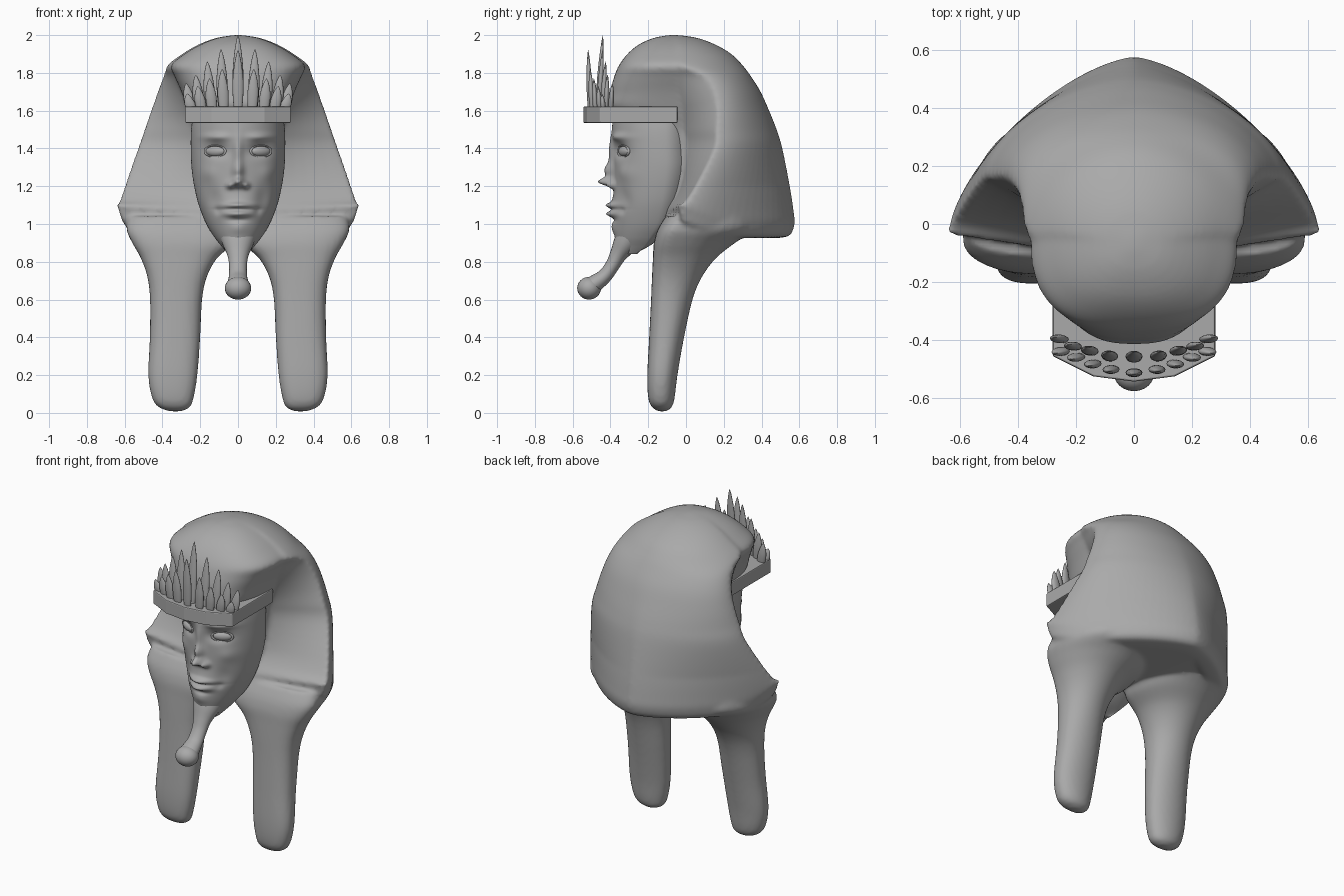
import bpy, bmesh, math
from math import sin, cos, pi, exp, radians
from mathutils import Matrix

if "Cube" in bpy.data.objects:
    bpy.data.objects.remove(bpy.data.objects["Cube"], do_unlink=True)

stone = bpy.data.materials.new("stone_grey")
stone.use_nodes = True
GREY = (0.4, 0.4, 0.4, 1)
stone.diffuse_color = GREY
bsdf = stone.node_tree.nodes["Principled BSDF"]
bsdf.inputs["Base Color"].default_value = GREY
bsdf.inputs["Roughness"].default_value = 0.6


def clamp(v):
    return max(0.0, min(1.0, v))


def spline(rows, k):
    """Catmull-Rom samples through rows of numbers, k steps per gap."""
    out = []
    for i in range(len(rows) - 1):
        a, b, c, d = (rows[max(i - 1, 0)], rows[i], rows[i + 1],
                      rows[min(i + 2, len(rows) - 1)])
        for j in range(k):
            t = j / k
            out.append([0.5 * (2 * q + (r - p) * t + (2 * p - 5 * q + 4 * r - s) * t * t
                               + (3 * q - p - 3 * r + s) * t ** 3)
                        for p, q, r, s in zip(a, b, c, d)])
    return out + [list(rows[-1])]


def loft(bm, rings):
    """Skin closed rings of points and cap both ends."""
    loops = [[bm.verts.new(p) for p in ring] for ring in rings]
    n = len(loops[0])
    for lo, hi in zip(loops, loops[1:]):
        for i in range(n):
            bm.faces.new((lo[i], lo[(i + 1) % n], hi[(i + 1) % n], hi[i]))
    bm.faces.new(loops[0])
    bm.faces.new(loops[-1])


def finish(name, bm, smooth=True):
    bmesh.ops.recalc_face_normals(bm, faces=bm.faces)
    mesh = bpy.data.meshes.new(name)
    bm.to_mesh(mesh)
    bm.free()
    for f in mesh.polygons:
        f.use_smooth = smooth
    mesh.materials.append(stone)
    obj = bpy.data.objects.new(name, mesh)
    bpy.context.collection.objects.link(obj)
    return obj


def power(v, e):
    return math.copysign(abs(v) ** e, v) if abs(v) > 1e-9 else 0.0


# Headdress: z, front y, crease x y, flared edge x y, back y
HOOD = [
    (0.925, -.10, .10, -.05, .50, .00, .48),
    (0.94, -.13, .14, -.10, .60, -.02, .55),
    (1.00, -.13, .16, -.10, .63, -.03, .575),
    (1.07, -.13, .17, -.10, .64, -.03, .57),
    (1.20, -.10, .20, -.03, .60, .05, .55),
    (1.40, -.10, .22, .00, .53, .15, .51),
    (1.50, -.20, .23, -.01, .495, .16, .48),
    (1.60, -.40, .265, -.02, .46, .165, .44),
    (1.70, -.40, .30, -.04, .425, .15, .395),
    (1.78, -.38, .335, -.05, .395, .10, .345),
    (1.84, -.355, .355, -.06, .373, -.02, .30),
    (1.90, -.31, .285, -.05, .295, -.03, .24),
    (1.95, -.25, .20, -.05, .21, -.04, .155),
    (1.985, -.17, .11, -.06, .115, -.05, .06),
    (2.00, -.09, .02, -.07, .02, -.05, -.04),
]


def hood_ring(z, yf, xc, yc, xe, ye, yb):
    p = 1.5 + 0.5 * clamp((z - 1.2) / 0.7)
    half = []
    for i in range(16):
        t = i / 16 * pi / 2
        half.append((xc * power(sin(t), 0.77), yc - (yc - yf) * power(cos(t), 0.77)))
    for i in range(6):
        s = i / 6
        half.append((xc + (xe - xc) * s, yc + (ye - yc) * s))
    for i in range(21):
        t = i / 20 * pi / 2
        half.append((xe * power(cos(t), 2 / p), ye + (yb - ye) * power(sin(t), 2 / p)))
    ring = half + [(-x, y) for x, y in half[-2:0:-1]]
    low = 0.07 * clamp((1.12 - z) / 0.1)
    return [(x, y, z + low * abs(x) / xe * clamp((.22 - y) / .25) ** 1.5) for x, y in ring]


# Lappets: z, inner x, outer x, front y, back y
LAPPET = [
    (0.008, .30, .36, -.145, -.105),
    (0.03, .255, .42, -.18, -.075),
    (0.08, .235, .455, -.20, -.06),
    (0.20, .215, .475, -.205, -.045),
    (0.40, .20, .467, -.195, -.01),
    (0.60, .19, .466, -.185, .035),
    (0.72, .165, .48, -.18, .085),
    (0.82, .11, .515, -.175, .16),
    (0.90, .02, .56, -.17, .26),
    (0.97, .00, .59, -.15, .36),
    (1.04, .00, .58, -.11, .36),
]


def lappet_ring(z, x0, x1, yf, yb, side):
    yc = min((yf + yb) / 2, yf + 0.1)
    ring = []
    for i in range(40):
        t = 2 * pi * i / 40
        front = sin(t) < 0
        e = 0.75 if front else 1.0
        x = (x0 + x1) / 2 + (x1 - x0) / 2 * power(cos(t), e)
        y = yc + (yc - yf if front else yb - yc) * power(sin(t), e)
        ring.append((side * x, y, z))
    return ring


bm = bmesh.new()
loft(bm, [hood_ring(*r) for r in spline(HOOD, 5)])
for side in (1, -1):
    loft(bm, [lappet_ring(*r, side) for r in spline(LAPPET, 5)])
headdress = finish("headdress", bm)
remesh = headdress.modifiers.new("merge", 'REMESH')
remesh.mode = 'VOXEL'
remesh.voxel_size = 0.013
remesh.use_smooth_shade = True
soften = headdress.modifiers.new("soften", 'SMOOTH')
soften.factor = 0.5
soften.iterations = 5

# Face: z, half width, front y, back y
HEAD = [
    (0.84, .05, -.36, -.28), (0.88, .085, -.365, -.20), (0.93, .125, -.375, -.13),
    (1.00, .168, -.382, -.05), (1.10, .208, -.385, .00), (1.20, .232, -.382, .03),
    (1.30, .246, -.382, .05), (1.40, .25, -.385, .05), (1.50, .248, -.39, .05),
    (1.60, .235, -.385, .05),
]
# Relief: x, z, spread x, spread z, height
RELIEF = [
    (0, 1.38, .022, .08, .025), (0, 1.28, .026, .045, .045), (0, 1.222, .028, .024, .075),
    (.042, 1.205, .016, .018, .04), (.12, 1.46, .065, .02, .018),
    (.11, 1.39, .055, .035, -.03), (.16, 1.27, .045, .045, .012),
    (.13, 1.13, .035, .06, -.014), (0, 1.08, .08, .05, .018),
    (0, 1.10, .065, .013, .026), (0, 1.052, .06, .013, .026),
    (0, 1.077, .09, .006, -.012), (.105, 1.07, .018, .02, -.012),
    (0, 1.02, .05, .012, -.010), (0, .98, .05, .035, .012),
]


def relief(x, z):
    total = 0
    for bx, bz, sx, sz, h in RELIEF:
        for c in ({bx, -bx}):
            total += h * exp(-((x - c) / sx) ** 2 - ((z - bz) / sz) ** 2)
    return total


def head_ring(z, w, yf, yb):
    yc = min(yf + 0.28, (yf + yb) / 2 + 0.06)
    ring = []
    for i in range(112):
        t = 2 * pi * i / 112
        x, s = w * cos(t), sin(t)
        y = yc + s * (yc - yf if s < 0 else yb - yc)
        if s < 0:
            y -= relief(x, z) * clamp(-s * 2)
        ring.append((x, y, z))
    return ring


bm = bmesh.new()
loft(bm, [head_ring(*r) for r in spline(HEAD, 14)])
finish("face", bm)

# Eyes and eyelids
for side, label in ((1, "left"), (-1, "right")):
    turn = side * radians(27)
    place = (side * .12, -.324, 1.385)
    bm = bmesh.new()
    bmesh.ops.create_uvsphere(bm, u_segments=24, v_segments=14, radius=1)
    bm.transform(Matrix.Translation(place) @ Matrix.Rotation(turn, 4, 'Z')
                 @ Matrix.Diagonal((.058, .024, .028, 1)))
    finish(label + "_eye", bm)
    bpy.ops.mesh.primitive_torus_add(major_radius=.06, minor_radius=.008, major_segments=32,
                                     minor_segments=8, location=(place[0], place[1] - .006, place[2]),
                                     rotation=(pi / 2, 0, turn))
    lid = bpy.context.object
    lid.name = label + "_eyelid"
    lid.scale = (1, .52, 1)
    lid.data.materials.append(stone)
    bpy.ops.object.shade_smooth()

# Ceremonial beard with rounded tip
BEARD = [(-.29, .94, .10), (-.325, .89, .08), (-.36, .835, .056), (-.39, .78, .047),
         (-.43, .725, .048), (-.475, .69, .056), (-.505, .67, .06)]
path = spline(BEARD, 5)
rings = []
for i, (y, z, r) in enumerate(path):
    a, b = path[max(i - 1, 0)], path[min(i + 1, len(path) - 1)]
    dy, dz = b[0] - a[0], b[1] - a[1]
    size = math.hypot(dy, dz)
    rings.append([(r * cos(t), y - r * .8 * sin(t) * dz / size, z + r * .8 * sin(t) * dy / size)
                  for t in (2 * pi * k / 24 for k in range(24))])
bm = bmesh.new()
loft(bm, rings)
tip = bmesh.ops.create_uvsphere(bm, u_segments=24, v_segments=16, radius=1)
bmesh.ops.transform(bm, verts=tip["verts"], matrix=Matrix.Translation((0, -.513, .66))
                    @ Matrix.Diagonal((.07, .063, .06, 1)))
finish("beard", bm)

# Faceted headband
half = [(.28, -.045), (.28, -.455), (.14, -.525)]
outline = half + [(0, -.543)] + [(-x, y) for x, y in reversed(half)]
bm = bmesh.new()
loft(bm, [[(x, y, z) for x, y in outline] for z in (1.535, 1.622)])
band = finish("headband", bm, False)
bevel = band.modifiers.new("edge", 'BEVEL')
bevel.width = 0.006
bevel.segments = 2

# Two staggered rows of feathers: x, y, tip height, lean in y
FEATHERS = [
    (0, -.47, 2.0, .03), (.08, -.465, 1.925, .025), (.145, -.445, 1.86, .02),
    (.20, -.425, 1.79, .01), (.245, -.40, 1.745, .01),
    (0, -.508, 1.92, -.01), (.075, -.497, 1.82, -.01), (.135, -.478, 1.77, -.01),
    (.19, -.455, 1.73, -.01), (.24, -.435, 1.69, -.01),
]
bm = bmesh.new()
for x, y, top, lean in FEATHERS:
    for side in ((1, -1) if x else (1,)):
        tall = top - 1.58
        rows = [(0, .015), (.2, .026), (.5, .029), (.75, .021), (.92, .01), (1, .001)]
        loft(bm, [[(side * (x + .12 * x * h) + r * cos(t), y + lean * h + r * .5 * sin(t),
                    1.58 + tall * h) for t in (2 * pi * k / 14 for k in range(14))]
                  for h, r in spline(rows, 4)])
finish("feathers", bm)
